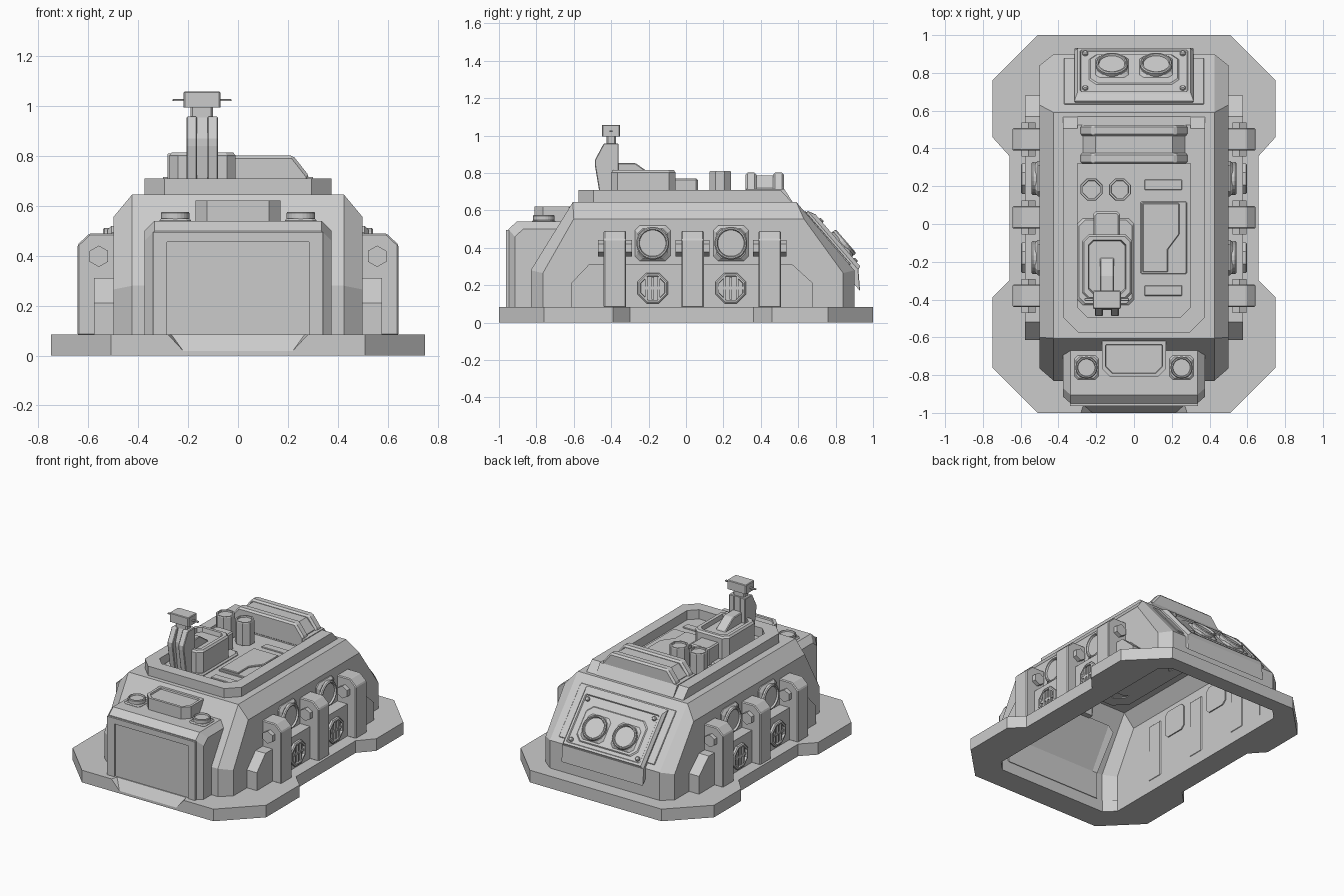
import bpy, bmesh, math
from mathutils import Matrix, Vector

if "Cube" in bpy.data.objects:
    bpy.data.objects.remove(bpy.data.objects["Cube"])

grey = bpy.data.materials.new("plain grey")
grey.diffuse_color = (0.6, 0.6, 0.6, 1)
grey.use_nodes = True
grey.node_tree.nodes["Principled BSDF"].inputs["Base Color"].default_value = grey.diffuse_color


def finish(name, bm, open_bottom=False):
    bmesh.ops.recalc_face_normals(bm, faces=bm.faces)
    if open_bottom:
        bm.normal_update()
        low = [f for f in bm.faces if f.normal.z < -.9]
        bmesh.ops.delete(bm, geom=low, context="FACES")
    me = bpy.data.meshes.new(name)
    bm.to_mesh(me)
    bm.free()
    ob = bpy.data.objects.new(name, me)
    ob.data.materials.append(grey)
    bpy.context.collection.objects.link(ob)
    return ob


def loft(name, loops, mat=None, cap0=True, cap1=True, open_bottom=False):
    """Skin a series of equal-length point loops."""
    bm = bmesh.new()
    rows = [[bm.verts.new(mat @ Vector(p) if mat else p) for p in lp] for lp in loops]
    n = len(rows[0])
    for a, b in zip(rows, rows[1:]):
        for i in range(n):
            j = (i + 1) % n
            bm.faces.new((a[i], a[j], b[j], b[i]))
    if cap0:
        bm.faces.new(rows[0])
    if cap1:
        bm.faces.new(rows[-1])
    return finish(name, bm, open_bottom)


def oct_loop(x0, x1, y0, y1, z, c=0.03, cb=None):
    """Rectangle with cut corners; c at the low-y end, cb at the high-y end."""
    cb = c if cb is None else cb
    return [(x0 + c, y0, z), (x1 - c, y0, z), (x1, y0 + c, z), (x1, y1 - cb, z),
            (x1 - cb, y1, z), (x0 + cb, y1, z), (x0, y1 - cb, z), (x0, y0 + c, z)]


def block(name, x0, x1, y0, y1, z0, z1, c=0.012, mat=None):
    """Cut-corner block with a small bevel around its top."""
    b = min(c * 0.7, (z1 - z0) * 0.5)
    return loft(name, [oct_loop(x0, x1, y0, y1, z0, c), oct_loop(x0, x1, y0, y1, z1 - b, c),
                       oct_loop(x0 + b, x1 - b, y0 + b, y1 - b, z1, c)], mat)


def prism(name, pts, axis, a, b, bevel=0.0):
    """Extrude a 2D profile along x (pts = y,z), y (pts = x,z) or z."""
    put = {"x": lambda p, t: (t, p[0], p[1]), "y": lambda p, t: (p[0], t, p[1]),
           "z": lambda p, t: (p[0], p[1], t)}[axis]
    ob = loft(name, [[put(p, t) for p in pts] for t in (a, b)])
    if bevel:
        m = ob.modifiers.new("edge_bevel", "BEVEL")
        m.width, m.segments = bevel, 1
    return ob


def facing(loc, direction):
    q = Vector((0, 0, 1)).rotation_difference(Vector(direction))
    return Matrix.Translation(loc) @ q.to_matrix().to_4x4()


def lathe(name, mat, prof, n=24):
    loops = [[(r * math.cos(2 * math.pi * (i + .5) / n), r * math.sin(2 * math.pi * (i + .5) / n), h)
              for i in range(n)] for r, h in prof]
    return loft(name, loops, mat)


def port(name, mat, r, n=24):
    """Square bezel, raised ring and sunken glass."""
    s = r * 1.07
    block(name + "_bezel", -s, s, -s, s, -.01, .022, .025, mat)
    lathe(name + "_ring", mat, [(r, .015), (r, .034), (r * .93, .04), (r * .85, .04),
                                (r * .8, .028)], n)


# ---- base plate with open middle and a front step
half = [(.51, -1), (.75, -.76), (.75, -.39), (.66, -.30), (.66, .36), (.75, .46), (.75, .76), (.51, 1)]
base = prism("base_plate", half + [(-x, y) for x, y in reversed(half)], "z", 0, .085)
hole = loft("hole_cutter", [oct_loop(-.495, .495, -.825, .895, z, .07) for z in (-.1, .3)])
bm = bmesh.new()
for s in (-1, 1):
    for p in ((.27, -.955, .088), (.215, -1.004, .012), (.285, -1.004, .088)):
        bm.verts.new((s * p[0], p[1], p[2]))
bmesh.ops.convex_hull(bm, input=bm.verts)
step = finish("step_cutter", bm)
bpy.context.view_layer.objects.active = base
for cutter in (hole, step):
    m = base.modifiers.new("cut", "BOOLEAN")
    m.operation, m.solver, m.object = "DIFFERENCE", "EXACT", cutter
    bpy.ops.object.modifier_apply(modifier=m.name)
    bpy.data.objects.remove(cutter)

# ---- main hull, an open-bottomed shell with chamfered flanks
hull_mid = [(-.83, .08), (-.83, .28), (-.605, .645), (.59, .645), (.9, .28), (.9, .08)]
hull_side = [(-.765, .08), (-.765, .265), (-.6, .555), (.63, .555), (.84, .265), (.84, .08)]
loft("hull", [[(x, *p) for p in pr] for x, pr in
              ((-.5, hull_side), (-.425, hull_mid), (.425, hull_mid), (.5, hull_side))], open_bottom=True)

# ---- roof rail, U-shaped, with sloped rear ends
def rail(z, end):
    out = [(.375, end), (.375, -.495), (.295, -.575)]
    inn = [(-.3, end), (-.3, -.44), (-.245, -.495)]
    pts = out + [(-x, y) for x, y in reversed(out)]
    pts += inn + [(-x, y) for x, y in reversed(inn)]
    return [(x, y, z) for x, y in pts]
loft("roof_rail", [rail(.64, .57), rail(.71, .505)])

# ---- rear roof housing: two sloped-end bars around a slightly lower core
def arch(d):
    return [(-.285 + d, .645), (.285 - d, .645), (.285 - d, .72), (.22 - d, .803 - d),
            (-.22 + d, .803 - d), (-.285 + d, .72)]
prism("housing_core", arch(.015), "y", .33, .51)
for y in (.317, .465):
    prism("housing_bar", arch(0), "y", y, y + .06, .012)
prism("housing_base", [(.32, .645), (.32, .715), (.525, .715), (.57, .645)], "x", -.3, .3)

# ---- cockpit box, rear step and wedge
block("cockpit_plate", -.3, 0, -.43, .03, .64, .66, .03)
loft("cockpit_box", [oct_loop(-.275, -.01, -.4, -.055, .65, .035), oct_loop(-.275, -.01, -.4, -.055, .803, .035),
                     oct_loop(-.265, -.02, -.39, -.065, .815, .03),
                     oct_loop(-.242, -.043, -.37, -.085, .815, .025),
                     oct_loop(-.237, -.048, -.365, -.09, .785, .025)])
block("cockpit_step", -.215, -.075, -.08, .065, .65, .77)
prism("cockpit_wedge", [(-.4, .78), (-.4, .855), (-.27, .853), (-.18, .79), (-.18, .78)], "x", -.18, -.105, .006)

# ---- sensor mast with head and antennae
mast = [(-.455, .65), (-.487, .84), (-.487, .87), (-.44, .958), (-.36, .958), (-.36, .65)]
core = [(-.43, .65), (-.455, .84), (-.455, .87), (-.425, .955), (-.365, .955), (-.365, .65)]
for x in (-.207, -.122):
    prism("mast_cheek", mast, "x", x, x + .042, .004)
prism("mast_core", core, "x", -.17, -.117)
block("mast_neck", -.19, -.1, -.425, -.375, .95, 1.0, .008)
block("mast_head", -.218, -.07, -.45, -.352, .995, 1.058, .006)
block("mast_antennae", -.262, -.026, -.408, -.392, 1.02, 1.028, .003)

# ---- octagonal vents
for x in (-.225, -.075):
    lathe("roof_vent", Matrix.Translation((x, .183, 0)),
          [(.063, .65), (.063, .805), (.06, .81), (.05, .81), (.048, .8)], 8)

# ---- roof hatch with stepped leaf and two slots
block("hatch_frame", .035, .28, -.265, .12, .64, .657, .006)
prism("hatch_leaf", [(.045, -.255), (.18, -.255), (.18, -.135), (.24, -.055), (.24, .11), (.045, .11)],
      "z", .65, .667, .004)
for y in (-.38, .18):
    block("roof_slot", .055, .255, y, y + .055, .64, .652, .004)

# ---- nose box with sunken front panel
def nose(f, t):
    return [(-.95 + f, .08), (-.95 + f, .5 - t), (-.905 + f, .54 - t), (-.655, .54 - t), (-.82, .27), (-.82, .08)]
loft("nose_box", [[(x, *p) for p in pr] for x, pr in
                  ((-.375, nose(.035, .04)), (-.335, nose(0, 0)), (.335, nose(0, 0)), (.375, nose(.035, .04)))])
for s in (-1, 1):
    prism("nose_panel_side", [(s * .285, .085), (s * .34, .085), (s * .34, .495), (s * .285, .455)],
          "y", -.963, -.945)
    # headlamps
    block("lamp_bezel", s * .252 - .063, s * .252 + .063, -.823, -.697, .535, .55, .016)
    lathe("lamp", Matrix.Translation((s * .252, -.76, 0)),
          [(.058, .54), (.058, .571), (.054, .576), (.048, .576), (.045, .567)])
prism("nose_panel_top", [(-.285, .455), (.285, .455), (.34, .495), (-.34, .495)], "y", -.963, -.945)
# intake box
loft("intake_box", [oct_loop(-.17, .17, -.81, -.62, .535, .045, .005), oct_loop(-.17, .17, -.81, -.62, .622, .045, .005),
                    oct_loop(-.152, .152, -.792, -.638, .622, .037, .005),
                    oct_loop(-.149, .149, -.789, -.641, .612, .037, .005)])

# ---- rear panel lying on the back slope
v = Vector((0, -.653, .758))
u = Vector((-1, 0, 0))
w = u.cross(v)
rear = Matrix.Translation((0, .745, .46)) @ Matrix((u, v, w)).transposed().to_4x4()
block("rear_backing", -.37, .37, -.2, .175, -.02, .008, .004, rear)
loft("rear_panel", [oct_loop(-.315, .315, -.341, .165, -.049, .004), oct_loop(-.315, .315, -.25, .165, .018, .004),
                    oct_loop(-.3, .3, -.24, .125, .038, .004),
                    oct_loop(-.285, .285, -.225, .11, .038, .006),
                    oct_loop(-.28, .28, -.22, .105, .031, .006)], rear)
block("rear_port_plate", -.24, .24, -.2, .05, .02, .037, .04, rear)
for s in (-1, 1):
    port("rear_port", rear @ Matrix.Translation((s * .117, -.09, .028)), .085)
    for h in (-.2, .08):
        lathe("rear_bolt", rear @ Matrix.Translation((s * .258, h, .03)), [(.015, 0), (.015, .012), (.01, .017)], 12)

# ---- both flanks
for s in (-1, 1):
    # low skirt with sloped ends
    prism("side_skirt", [(-.615, .08), (-.615, .21), (-.52, .31), (.57, .31), (.68, .21), (.68, .08)],
          "x", s * .497, s * .577)
    for y in (-.38, .035, .448):
        # ribs and their cross bolts
        prism("side_rib", [(s * .492, .08), (s * .643, .08), (s * .643, .445), (s * .595, .49), (s * .492, .49)],
              "y", y - .06, y + .06, .006)
        lathe("rib_bolt", facing((s * .558, y - .09, .398), (0, 1, 0)),
              [(.043, 0), (.043, .18)], 6)
    for y in (-.178, .24):
        port("side_port", facing((s * .502, y, .425), (s, 0, 0)), .088)
        # octagonal grille with bars
        lathe("side_grille", facing((s * .57, y, .185), (s, 0, 0)),
              [(.088, 0), (.088, .022), (.08, .028), (.07, .028), (.068, .012)], 8)
        for k in (-.033, 0, .033):
            prism("grille_bar", [(y + k - .007, .125), (y + k + .007, .125), (y + k + .007, .245),
                                 (y + k - .007, .245)], "x", s * .575, s * .593)
        prism("grille_cross_bar", [(y - .065, .177), (y + .065, .177), (y + .065, .193), (y - .065, .193)],
              "x", s * .575, s * .59)
